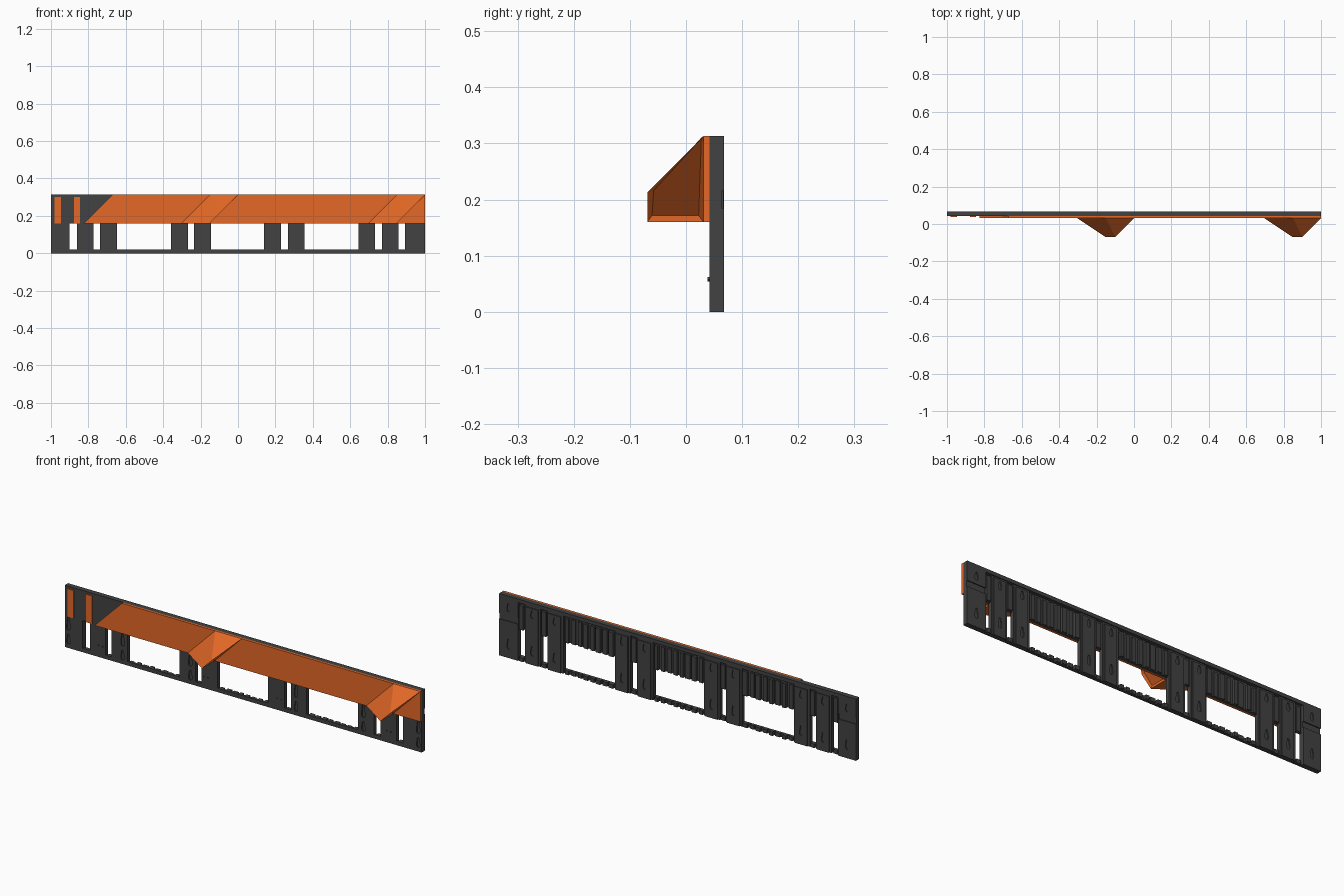
import bpy, bmesh, random
from mathutils import Matrix, Vector

if "Cube" in bpy.data.objects:
    bpy.data.objects.remove(bpy.data.objects["Cube"])

random.seed(4)

def material(name, rgb):
    m = bpy.data.materials.new(name)
    m.diffuse_color = (*rgb, 1)
    m.use_nodes = True
    m.node_tree.nodes["Principled BSDF"].inputs["Base Color"].default_value = m.diffuse_color
    return m

DARK = material("dark_grey", (0.055, 0.055, 0.055))
ORANGE = material("orange", (0.78, 0.14, 0.02))

def finish(bm, name, mat):
    bmesh.ops.recalc_face_normals(bm, faces=bm.faces)
    me = bpy.data.meshes.new(name)
    bm.to_mesh(me)
    bm.free()
    ob = bpy.data.objects.new(name, me)
    bpy.context.collection.objects.link(ob)
    me.materials.append(mat)
    return ob

def box(bm, x0, x1, y0, y1, z0, z1):
    c = Matrix.Translation(((x0 + x1) / 2, (y0 + y1) / 2, (z0 + z1) / 2))
    s = Matrix.Diagonal((x1 - x0, y1 - y0, z1 - z0, 1))
    bmesh.ops.create_cube(bm, size=1, matrix=c @ s)

def prism(bm, pts, y0, y1):
    """Extrude an x,z outline along y."""
    f = bm.faces.new([bm.verts.new((x, y0, z)) for x, z in pts])
    r = bmesh.ops.extrude_face_region(bm, geom=[f])
    vs = [v for v in r["geom"] if isinstance(v, bmesh.types.BMVert)]
    bmesh.ops.translate(bm, verts=vs, vec=(0, y1 - y0, 0))

def slot(bm, x, z0, z1, y0, y1, wide=0.009, narrow=0.004):
    m = z0 + (z1 - z0) * 0.45
    prism(bm, [(x - wide, z0 + 0.006), (x - narrow, z0), (x + narrow, z0), (x + wide, z0 + 0.006),
               (x + wide, m), (x + narrow, z1), (x - narrow, z1), (x - wide, m)], y0, y1)

def cut(ob, cutter):
    cutter.hide_render = True
    cutter.hide_viewport = True
    b = ob.modifiers.new("slots", "BOOLEAN")
    b.operation = "DIFFERENCE"
    b.solver = "EXACT"
    b.object = cutter

H, F, B, Z = 0.313, 0.042, 0.068, 0.16   # height, front y, back y, opening top
POSTS = [(-1, -0.9), (-0.86, -0.772), (-0.738, -0.648), (-0.358, -0.268), (-0.235, -0.145),
         (0.14, 0.23), (0.267, 0.355), (0.643, 0.733), (0.77, 0.858), (0.894, 1)]

# front skin: upper wall, sill and the top rail
bm = bmesh.new()
box(bm, -1, 1, F, 0.053, Z, H)
box(bm, -1, 1, F, 0.053, 0, 0.02)
box(bm, -1, 1, 0.053, B, 0.295, H)
finish(bm, "wall_skin", DARK)

# posts with slots sunk into the front
bm, cb = bmesh.new(), bmesh.new()
for i, (a, b) in enumerate(POSTS):
    box(bm, a, b, F, 0.063, 0, 0.295)
    x = (a + b) / 2
    if i in (0, 2, 3, 6, 7, 9):
        sx = -0.98 if i == 0 else 0.98 if i == 9 else x + (0.016 if i in (2, 3) else -0.016)
        slot(cb, sx, 0.02, 0.07, F - 0.01, F + 0.006)
        slot(cb, sx, 0.09, 0.155, F - 0.01, F + 0.006)
cut(finish(bm, "posts", DARK), finish(cb, "post_slot_cutter", DARK))

# raised back plates with slots; end plates are notched
bm, cb = bmesh.new(), bmesh.new()
for a, b in POSTS:
    if abs(a) == 1 or b == 1:
        box(bm, a, b, 0.062, B, 0, 0.185)
        box(bm, a, b, 0.062, B, 0.215, 0.295)
    else:
        box(bm, a + 0.012, b - 0.008, 0.062, B, 0, 0.285)
    x = (a + b) / 2
    slot(cb, x, 0.045, 0.095, 0.055, 0.08)
    slot(cb, x, 0.235, 0.275, 0.055, 0.08)
cut(finish(bm, "back_plates", DARK), finish(cb, "plate_slot_cutter", DARK))

# corrugated back ribs above each opening, repeated on the sill
bm = bmesh.new()
for (_, a), (b, _) in zip(POSTS, POSTS[1:]):
    n = 8 if b - a > 0.1 else 1
    step = (b - a) / n
    for k in range(n):
        x0 = a + (k + 0.2) * step
        x1 = x0 + step * random.uniform(0.5, 0.75)
        y = random.choice((0.060, 0.064, 0.067))
        box(bm, x0, x1, 0.052, y, Z, 0.283)
        box(bm, x0, x1, 0.052, y, 0, 0.02)
finish(bm, "back_ribs", DARK)

# small pegs and dots on the front of the posts
bm = bmesh.new()
for x in (-0.8, -0.21, 0.2, 0.815):
    for dx in (-0.012, 0.012):
        prism(bm, [(x + dx + 0.004 * u, 0.058 + 0.004 * v) for u, v in ((-1, 0), (0, -1), (1, 0), (0, 1))],
              0.038, 0.045)
finish(bm, "post_pegs", DARK)

# orange front panel with a slanted left end
bm = bmesh.new()
prism(bm, [(-0.825, Z), (1, Z), (1, H), (-0.672, H)], 0.031, F)
finish(bm, "orange_panel", ORANGE)

# orange strips at the left end
for i, x in enumerate((-0.98, -0.878)):
    bm = bmesh.new()
    box(bm, x, x + 0.033, 0.037, F + 0.001, Z, 0.301)
    finish(bm, f"orange_strip_{i + 1}", ORANGE)

# slanted wedge fins, sunk slightly on the overhanging side
for i, ox in enumerate((0, 1)):
    bm = bmesh.new()
    L0, L1, R0, R1, A0, A1 = [bm.verts.new((x + ox, y, z)) for x, y, z in (
        (-0.303, 0.031, Z), (-0.15, 0.031, H), (-0.153, 0.031, Z),
        (0, 0.031, H), (-0.153, -0.069, Z), (-0.1, -0.069, 0.213))]
    for f in ((L0, A0, A1, L1), (L1, A1, R1), (L0, R0, A0), (L0, L1, R1, R0)):
        bm.faces.new(f)
    side = bm.faces.new((A0, R0, R1, A1))
    bmesh.ops.recalc_face_normals(bm, faces=bm.faces)
    bmesh.ops.inset_individual(bm, faces=[side], thickness=0.012, depth=-0.008)
    finish(bm, f"orange_fin_{i + 1}", ORANGE)
